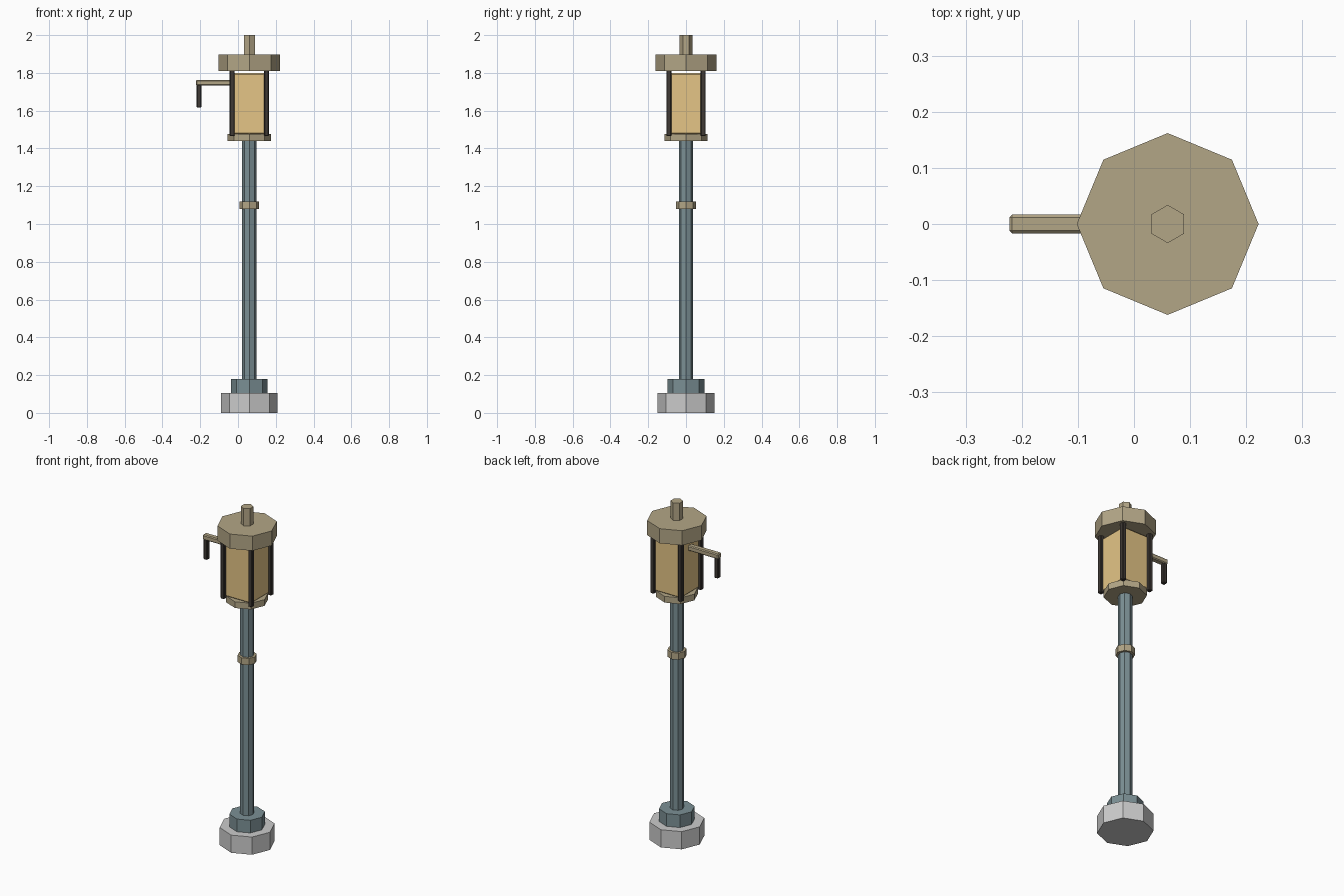
import bpy, math
from mathutils import Vector

if "Cube" in bpy.data.objects:
    bpy.data.objects.remove(bpy.data.objects["Cube"])

CX = 0.06  # axis of the lamp column


def material(name, rgb):
    m = bpy.data.materials.new(name)
    m.diffuse_color = (*rgb, 1)
    m.use_nodes = True
    m.node_tree.nodes["Principled BSDF"].inputs["Base Color"].default_value = m.diffuse_color
    return m


BRASS = material("aged_brass", (0.45, 0.38, 0.24))
STEEL = material("blue_grey_metal", (0.20, 0.28, 0.30))
DARK = material("dark_iron", (0.05, 0.042, 0.036))
GLOW = material("amber_glass", (0.78, 0.56, 0.24))


def finish(name, mat):
    o = bpy.context.object
    o.name = name
    if mat:
        o.data.materials.append(mat)
    return o


def prism(name, radius, z0, z1, mat=None, sides=8, turn=0.0):
    bpy.ops.mesh.primitive_cylinder_add(vertices=sides, radius=radius, depth=z1 - z0,
                                        location=(CX, 0, (z0 + z1) / 2), rotation=(0, 0, turn))
    return finish(name, mat)


def box(name, lo, hi, mat, bevel):
    lo, hi = Vector(lo), Vector(hi)
    bpy.ops.mesh.primitive_cube_add(size=1, location=(lo + hi) / 2)
    o = finish(name, mat)
    o.scale = hi - lo
    bpy.ops.object.transform_apply(location=False, rotation=False, scale=True)
    b = o.modifiers.new("bevel", 'BEVEL')
    b.width = bevel
    b.segments = 1
    return o


# Column
prism("base", 0.15, 0.0, 0.105)
prism("plinth", 0.097, 0.10, 0.18, STEEL)
prism("pole", 0.038, 0.17, 1.45, STEEL)
prism("pole_collar", 0.052, 1.08, 1.12, BRASS)

# Lantern
prism("lantern_floor", 0.115, 1.44, 1.477, BRASS)
box("lantern_glass", (CX - 0.087, -0.087, 1.475), (CX + 0.087, 0.087, 1.80), GLOW, 0.008)
for i, (sx, sy) in enumerate([(-1, -1), (1, -1), (1, 1), (-1, 1)]):
    x, y = CX + sx * 0.091, sy * 0.091
    box(f"corner_post_{i + 1}", (x - 0.013, y - 0.013, 1.465), (x + 0.013, y + 0.013, 1.815), DARK, 0.004)
prism("lantern_roof", 0.162, 1.81, 1.897, BRASS)
prism("finial", 0.034, 1.89, 2.0, BRASS, sides=6)

# Side arm with hook
box("side_arm", (-0.222, -0.017, 1.733), (-0.02, 0.017, 1.763), BRASS, 0.005)
box("arm_hook", (-0.219, -0.013, 1.616), (-0.194, 0.013, 1.74), DARK, 0.004)
